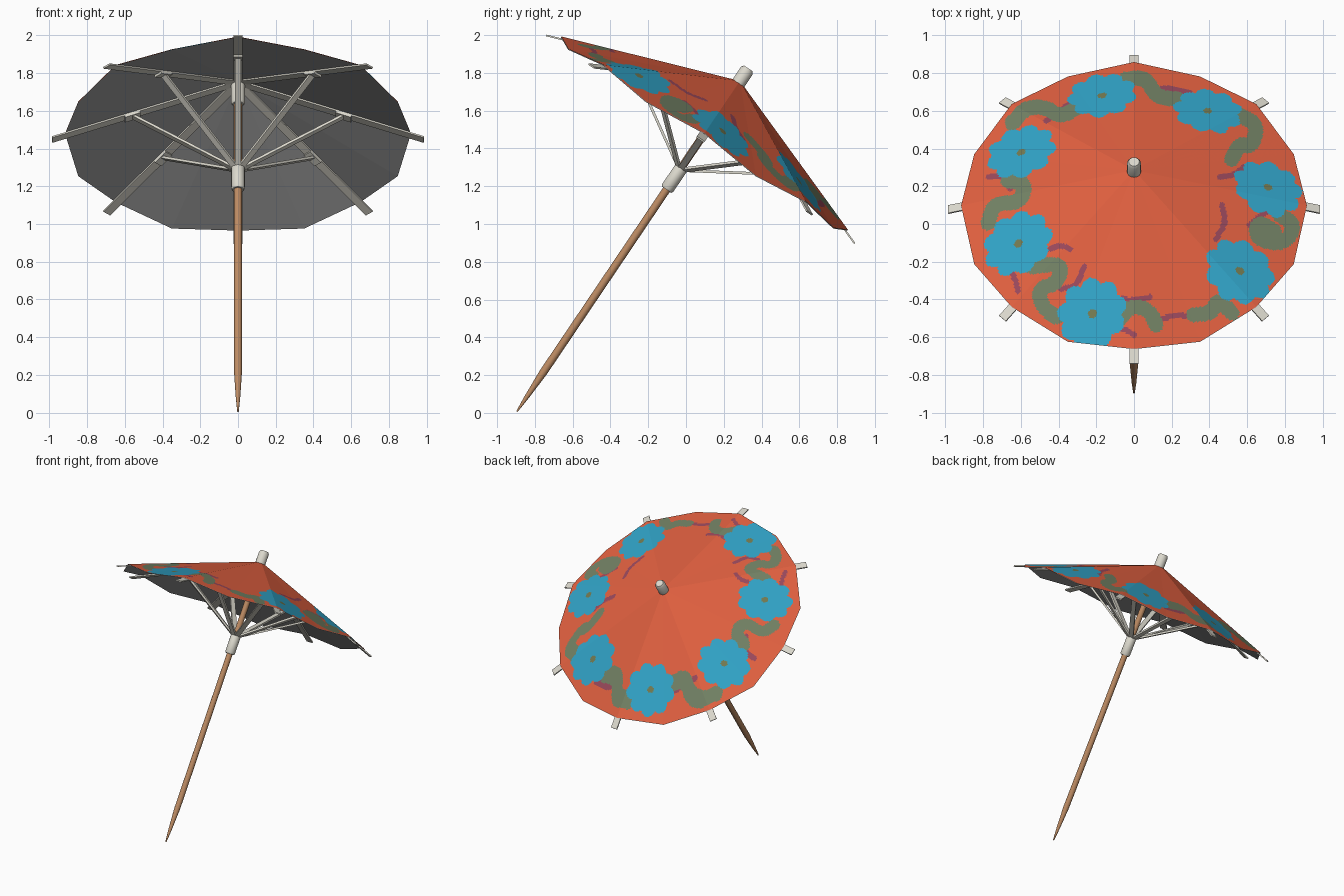
import bpy, bmesh, math
from mathutils import Matrix, Vector

if "Cube" in bpy.data.objects:
    bpy.data.objects.remove(bpy.data.objects["Cube"])

TILT = math.radians(34)
M = Matrix.Translation((0, -0.9, 0)) @ Matrix.Rotation(-TILT, 4, 'X')
R, APEX, RIM, SAG = 0.916, 2.12, 1.786, 1.752


def mat(name, rgb):
    m = bpy.data.materials.new(name)
    m.diffuse_color = (*rgb, 1)
    m.use_nodes = True
    m.node_tree.nodes["Principled BSDF"].inputs["Base Color"].default_value = m.diffuse_color
    return m


orange = mat("orange_paper", (0.74, 0.115, 0.05))
blue = mat("blue_petals", (0.03, 0.36, 0.56))
green = mat("sage_leaves", (0.165, 0.215, 0.125))
plum = mat("plum_vines", (0.32, 0.065, 0.105))
olive = mat("olive_centres", (0.17, 0.19, 0.08))
grey = mat("grey_lining", (0.36, 0.36, 0.36))
cream = mat("cream_card", (0.71, 0.69, 0.61))
wood = mat("bamboo", (0.51, 0.26, 0.125))


def make(name, bm, mats, smooth=None):
    me = bpy.data.meshes.new(name)
    bm.to_mesh(me)
    bm.free()
    for m in mats:
        me.materials.append(m)
    ob = bpy.data.objects.new(name, me)
    bpy.context.collection.objects.link(ob)
    ob.matrix_world = M
    if smooth:
        bpy.context.view_layer.objects.active = ob
        ob.select_set(True)
        bpy.ops.object.shade_smooth_by_angle(angle=math.radians(smooth))
        ob.select_set(False)
    return ob


def lathe(name, profile, sides, material):
    """Turned part around the umbrella axis, profile = (radius, height)."""
    bm = bmesh.new()
    rings = [[bm.verts.new((r * math.cos(2 * math.pi * i / sides), r * math.sin(2 * math.pi * i / sides), z))
              for i in range(sides)] for r, z in profile]
    for a, b in zip(rings, rings[1:]):
        for i in range(sides):
            j = (i + 1) % sides
            bm.faces.new((a[i], a[j], b[j], b[i]))
    bm.faces.new(rings[0][::-1])
    bm.faces.new(rings[-1])
    return make(name, bm, [material], 35)


def bar(name, start, end, width, thick, angle):
    """Flat strip between two (radius, height) points, turned to an angle."""
    a, b = Vector((start[0], 0, start[1])), Vector((end[0], 0, end[1]))
    d = b - a
    bm = bmesh.new()
    bmesh.ops.create_cube(bm, size=1, matrix=(
        Matrix.Rotation(angle, 4, 'Z') @ Matrix.Translation((a + b) / 2)
        @ Matrix.Rotation(-math.atan2(d.z, d.x), 4, 'Y') @ Matrix.Diagonal((d.length, width, thick, 1))))
    return make(name, bm, [cream])


# ---- painted pattern: flowers by (angle, radius), strokes in plan units
FLOWERS = [(5.9, .713), (55, .681), (104.4, .68), (153.8, .666), (205, .678), (252.8, .75), (320.7, .725)]
LEAVES = [
    [(1126, 80), (1146, 78), (1156, 98), (1178, 100)],
    [(1012, 124), (1026, 108), (1046, 108), (1060, 118), (1078, 108)],
    [(1008, 182), (1026, 184), (1020, 204), (994, 204), (988, 224)],
    [(1032, 268), (1062, 264), (1058, 284), (1038, 290), (1042, 308), (1056, 318)],
    [(1120, 320), (1132, 306), (1150, 312), (1156, 326)],
    [(1194, 316), (1212, 314), (1218, 300), (1232, 314)],
    [(1280, 216), (1296, 226), (1284, 246), (1256, 240), (1258, 222), (1274, 232)],
    [(1240, 116), (1258, 126), (1252, 148), (1240, 144), (1232, 160)],
]
VINES = [
    [(1150, 92), (1168, 88), (1190, 94)],
    [(1046, 122), (1064, 108), (1078, 100)],
    [(988, 178), (1002, 176), (1010, 190)],
    [(1050, 250), (1060, 246), (1070, 250)],
    [(1002, 268), (1014, 276), (1018, 292)],
    [(1060, 290), (1076, 288), (1084, 268)],
    [(1122, 300), (1134, 302), (1150, 298)],
    [(1108, 324), (1124, 330), (1134, 336)],
    [(1162, 320), (1176, 316), (1196, 318)],
    [(1216, 240), (1226, 224), (1222, 206)],
    [(1250, 226), (1266, 212), (1284, 210)],
    [(1220, 178), (1234, 176), (1244, 168)],
]


def rounded(pts):
    """Soften a stroke by cutting its corners twice."""
    pts = [Vector(p) for p in pts]
    for _ in range(2):
        out = [pts[0]]
        for a, b in zip(pts, pts[1:]):
            out += [a.lerp(b, .25), a.lerp(b, .75)]
        pts = out + [pts[-1]]
    return pts


def stroke(pts, width):
    p = rounded(pts)
    xs, ys = [q.x for q in p], [q.y for q in p]
    return p, width, (min(xs) - width, max(xs) + width, min(ys) - width, max(ys) + width)


STROKES = [(stroke(l, 7.5), 2) for l in LEAVES] + [(stroke(v, 2.8), 3) for v in VINES]
CENTRES = [(r * math.cos(math.radians(a)), r * math.sin(math.radians(a)), math.radians(a)) for a, r in FLOWERS]


def on_stroke(s, x, y):
    pts, w, (x0, x1, y0, y1) = s
    if not (x0 < x < x1 and y0 < y < y1):
        return False
    for a, b in zip(pts, pts[1:]):
        dx, dy = b.x - a.x, b.y - a.y
        t = max(0, min(1, ((x - a.x) * dx + (y - a.y) * dy) / (dx * dx + dy * dy + 1e-9)))
        if (a.x + t * dx - x) ** 2 + (a.y + t * dy - y) ** 2 < w * w:
            return True
    return False


def paint(c):
    for fx, fy, fa in CENTRES:
        d = math.hypot(c.x - fx, c.y - fy)
        if d < 0.2:
            a = math.atan2(c.y - fy, c.x - fx) - fa
            if d < 0.023:
                return 4
            if d < 0.155 + 0.03 * abs(math.cos(4.5 * a)):
                return 1
    w = M @ c
    x, y = 1134 + 189 * w.x, 225 - 189 * w.y
    for s, index in STROKES:
        if on_stroke(s, x, y):
            return index
    return 0


# ---- canopy: 16-sided shallow cone, sagging between the ribs
def rim_point(i):
    a = i * math.pi / 8
    return Vector((R * math.cos(a), R * math.sin(a), SAG if i % 2 else RIM))


def canopy(name, steps, levels, drop, mats, painted):
    top = Vector((0, 0, APEX - drop))
    rim = [rim_point(i).lerp(rim_point(i + 1), k / steps) - Vector((0, 0, drop))
           for i in range(16) for k in range(steps)]
    n = len(rim)
    bm = bmesh.new()
    tip = bm.verts.new(top)
    rings = [[bm.verts.new(top.lerp(p, t)) for p in rim] for t in levels]
    for i in range(n):
        bm.faces.new((tip, rings[0][i], rings[0][(i + 1) % n]))
    for a, b in zip(rings, rings[1:]):
        for i in range(n):
            j = (i + 1) % n
            f = bm.faces.new((a[i], b[i], b[j], a[j]))
            if painted:
                f.material_index = paint(f.calc_center_median())
    if not painted:
        bmesh.ops.reverse_faces(bm, faces=bm.faces[:])
    return make(name, bm, mats)


canopy("canopy_top", 44, [.4 + .6 * k / 62 for k in range(63)], 0, [orange, blue, green, plum, olive], True)
canopy("canopy_lining", 1, [1], 0.004, [grey], False)

# ---- stick with sharpened tip
lathe("stick", [(.004, .008), (.012, .10), (.021, .26), (.021, 2.12)], 16, wood)

# ---- paper tubes: sliding runner, upper hub and top cap
lathe("runner", [(.03, 1.425), (.036, 1.435), (.036, 1.57), (.03, 1.58)], 16, cream)
lathe("hub", [(.03, 1.97), (.037, 1.98), (.037, 2.11)], 16, cream)
lathe("cap", [(.037, 2.09), (.037, 2.185), (.028, 2.2)], 16, cream)

# ---- eight ribs under the paper, each with a strut to the runner
for k in range(8):
    ang = k * math.pi / 4
    bar(f"rib_{k + 1}", (.025, 2.099), (.985, 1.746), .05, .009, ang)
    bar(f"strut_{k + 1}", (.028, 1.565), (.56, 1.895), .034, .014, ang)
    bar(f"rib_joint_{k + 1}", (.52, 1.909), (.60, 1.879), .05, .016, ang)
